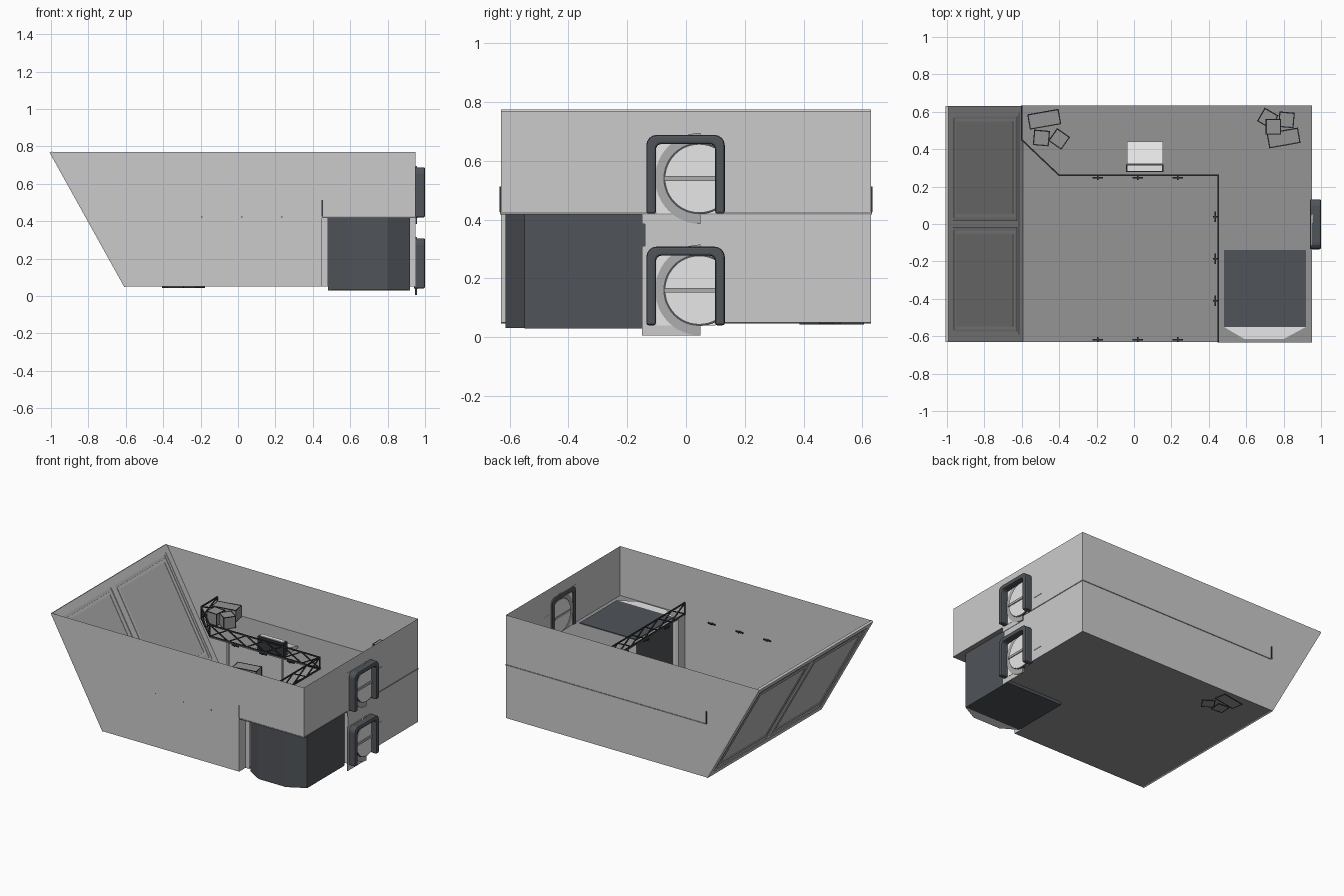
import bpy, bmesh, math
from mathutils import Matrix, Vector

cube = bpy.data.objects.get("Cube")
if cube:
    bpy.data.objects.remove(cube, do_unlink=True)


def material(name, r, g, b):
    m = bpy.data.materials.new(name)
    m.use_nodes = True
    m.diffuse_color = (r, g, b, 1)
    m.node_tree.nodes["Principled BSDF"].inputs["Base Color"].default_value = (r, g, b, 1)
    return m


WALL = material("wall_grey", .6, .6, .6)
FLOOR = material("floor_grey", .3, .3, .3)
PANE = material("pane_grey", .5, .5, .5)
DARK = material("dark_slate", .08, .088, .1)
BLACK = material("rail_charcoal", .035, .037, .04)
WHITE = material("panel_white", .8, .8, .8)
RING = material("ring_grey", .42, .42, .42)


def finish(name, bm, mat):
    mesh = bpy.data.meshes.new(name)
    bmesh.ops.recalc_face_normals(bm, faces=bm.faces[:])
    bm.to_mesh(mesh)
    bm.free()
    mesh.materials.append(mat)
    ob = bpy.data.objects.new(name, mesh)
    bpy.context.scene.collection.objects.link(ob)
    return ob


def place(axis, p, t):
    # Lift a 2D point onto the plane at t along the given axis
    return {"x": (t, p[0], p[1]), "y": (p[0], t, p[1]), "z": (p[0], p[1], t)}[axis]


def prism(name, pts, axis, a, b, mat):
    bm = bmesh.new()
    face = bm.faces.new([bm.verts.new(place(axis, p, a)) for p in pts])
    if b != a:
        new = bmesh.ops.extrude_face_region(bm, geom=[face])["geom"]
        step = Vector(place(axis, (0, 0), b - a))
        bmesh.ops.translate(bm, vec=step, verts=[v for v in new if isinstance(v, bmesh.types.BMVert)])
    return finish(name, bm, mat)


def sheet(name, pts, axis, t, mat):
    return prism(name, pts, axis, t, t, mat)


def rect(a, b, c, d):
    return [(a, c), (b, c), (b, d), (a, d)]


def add_box(bm, size, matrix):
    bmesh.ops.create_cube(bm, size=1, matrix=matrix @ Matrix.Diagonal((*size, 1)))


def box(name, centre, size, mat, turn=0):
    bm = bmesh.new()
    add_box(bm, size, Matrix.Translation(centre) @ Matrix.Rotation(turn, 4, "Z"))
    return finish(name, bm, mat)


def add_bar(bm, p, q, w):
    p, q = Vector(p), Vector(q)
    d = q - p
    add_box(bm, (w, w, d.length),
            Matrix.Translation((p + q) / 2) @ d.to_track_quat("Z", "Y").to_matrix().to_4x4())


# Outer shell
W, R, BASE, MID, TOP, NOTCH = .63, .95, .05, .425, .77, -.14
sheet("front_wall", [(-1, TOP), (R, TOP), (R, MID), (.45, MID), (.45, BASE), (-.6, BASE)], "y", -W, WALL)
sheet("back_wall", [(-1, TOP), (R, TOP), (R, BASE), (-.6, BASE)], "y", W, WALL)
sheet("door_wall", [(-W, TOP), (W, TOP), (W, BASE), (NOTCH, BASE), (NOTCH, MID), (-W, MID)], "x", R, WALL)
sheet("lower_floor", [(-.6, -W), (.45, -W), (.45, -.56), (.48, -.56), (.48, NOTCH), (R, NOTCH), (R, W), (-.6, W)],
      "z", BASE, FLOOR)
prism("upper_floor", [(-.6, .633), (-.6, .45), (-.4, .26), (.45, .26), (.45, -.633), (.953, -.633), (.953, .633)],
      "z", .418, MID, FLOOR)
sheet("recess_side", rect(-W, -.56, BASE, MID), "x", .45, WALL)
sheet("recess_front", rect(.45, .48, BASE, MID), "y", -.56, WALL)
sheet("recess_back", rect(.48, R, BASE, MID), "y", NOTCH, WALL)

# Slanted window wall, built in its own plane: across, up the slope, inward
up = Vector((-.4, 0, TOP - BASE))
slope = up.length
up.normalize()
across = Vector((0, 1, 0))
inward = across.cross(up)
plane = Matrix.Translation((-.6, 0, BASE)) @ Matrix((across, up, inward)).transposed().to_4x4()


def on_slope(name, a, b, c, d, thick, mat):
    bm = bmesh.new()
    add_box(bm, (b - a, d - c, thick), plane @ Matrix.Translation(((a + b) / 2, (c + d) / 2, 0)))
    return finish(name, bm, mat)


def slope_frame(name, a, b, c, d, w, thick, mat):
    for i, r in enumerate([(a, b, c, c + w), (a, b, d - w, d), (a, a + w, c + w, d - w), (b - w, b, c + w, d - w)]):
        on_slope(f"{name}_{i + 1}", *r, thick, mat)


on_slope("window_wall", -W, W, 0, slope, .004, PANE)
slope_frame("window_border", -W, W, 0, slope, .04, .016, WALL)
slope_frame("window_rim", -.59, .59, .04, slope - .04, .016, .011, WALL)
on_slope("window_mullion", -.02, .02, .056, slope - .056, .014, WALL)
for side, a, b in (("left", .035, .565), ("right", -.565, -.035)):
    slope_frame(side + "_pane_rim", a, b, .085, slope - .075, .018, .01, WALL)

# Lift cabin with a bay front
prism("lift_cabin", rect(.48, .92, -.55, NOTCH), "z", .03, .43, DARK)
bay = [(.48, -.55), (.59, -.615), (.80, -.615), (.92, -.55)]
prism("lift_bay", bay, "z", .031, .429, DARK)
for name, z in (("bay_roof", .43), ("bay_base", .03)):
    sheet(name, bay, "z", z, WHITE)


# Round doors in arched frames
def arch(y0, y1, z0, z1, r):
    pts = [(y0, z0)]
    for cy, start in ((y0 + r, 180), (y1 - r, 90)):
        for k in range(5):
            t = math.radians(start - k * 22.5)
            pts.append((cy + r * math.cos(t), z1 - r + r * math.sin(t)))
    return pts + [(y1, z0)]


def clipped_disc(cy, cz, r, limit):
    ring = [(cy + r * math.cos(math.tau * k / 48), cz + r * math.sin(math.tau * k / 48)) for k in range(48)]
    low = max(z for y, z in ring if y <= limit) if limit > cy else cz + r
    h = math.sqrt(max(r * r - (limit - cy) ** 2, 0))
    kept = [p for p in ring if p[0] < limit - .001]
    return [(limit, cz + h)] + kept + [(limit, cz - h)]


def layer(name, pts, depth, mat):
    return prism(name, pts, "x", R - depth * .5, R + depth, mat)


for level, dz in (("lower", 0), ("upper", .38)):
    z = .16 + dz
    outer = arch(-.135, .132, .04 + dz, .308 + dz, .035)
    inner = arch(-.102, .099, .04 + dz, .277 + dz, .018)
    frame = prism(level + "_door_frame", outer + inner[::-1], "x", .94, 1.0, BLACK)
    frame.data.materials[0] = DARK
    bev = frame.modifiers.new("soft_edges", "BEVEL")
    bev.width, bev.segments = .008, 2
    layer(level + "_door_leaf", rect(-.15, .05, .005 + dz, .31 + dz), .003, WALL)
    layer(level + "_door_fill", rect(-.1, .1, .04 + dz, .28 + dz), .005, WHITE)
    layer(level + "_door_outer_disc", clipped_disc(.05, z, .155, .05), .008, RING)
    layer(level + "_door_seal", clipped_disc(.045, z, .122, .1), .011, DARK)
    layer(level + "_door_disc", clipped_disc(.045, z, .115, .1), .014, WHITE)
    layer(level + "_door_bar", rect(-.075, .1, z - .008, z + .008), .02, RING)
    layer(level + "_door_control", rect(.155, .23, z - .04, z + .05), .003, WALL)

# Cross-braced railing along the upper floor edge
bm = bmesh.new()
path = [(-.6, W), (-.6, .45), (-.4, .26), (.45, .26), (.45, -W)]
for p, q in zip(path, path[1:]):
    p, q = Vector(p), Vector(q)
    bays = max(1, round((q - p).length / .15))
    for z in (.43, .508):
        add_bar(bm, (*p, z), (*q, z), .008)
    for k in range(bays):
        a, b = p.lerp(q, k / bays), p.lerp(q, (k + 1) / bays)
        add_bar(bm, (*a, .43), (*b, .508), .007)
        add_bar(bm, (*a, .508), (*b, .43), .007)
    for e in (p, q):
        add_bar(bm, (*e, MID), (*e, .512), .008)
finish("railing", bm, BLACK)

# Small wall lamps and floor supports
bm = bmesh.new()
for x in (-.195, .02, .235):
    for y in (.248, -.618):
        add_box(bm, (.056, .008, .008), Matrix.Translation((x, y, .422)))
        add_box(bm, (.008, .026, .006), Matrix.Translation((x, y, .422)))
for y in (.04, -.185, -.41):
    add_box(bm, (.008, .056, .008), Matrix.Translation((.435, y, .422)))
    add_box(bm, (.026, .008, .006), Matrix.Translation((.435, y, .422)))
finish("lamps", bm, BLACK)
for i, x in enumerate((-.27, .15)):
    box(f"floor_support_{i + 1}", (x, .275, .234), (.012, .012, .368), WALL)


# Crates with dark edges
def crate(name, x, y, z, length, turn):
    ob = box(name, (x, y, z + .04), (length, .078, .08), FLOOR, math.radians(turn))
    ob.data.materials.append(BLACK)
    wire = ob.modifiers.new("edges", "WIREFRAME")
    wire.thickness, wire.use_replace, wire.material_offset = .008, False, 1


stack = [(-.48, .56, .165, 10), (-.495, .46, .08, -5), (-.4, .455, .08, -35)]
for i, (x, y, length, turn) in enumerate(stack):
    crate(f"left_crate_{i + 1}", x, y, MID, length, turn)
    crate(f"lower_crate_{i + 1}", x + .165, y - .01, .046, length, turn)
crate("right_crate_1", .715, .565, MID, .08, -30)
crate("right_crate_2", .815, .557, MID, .078, -5)
crate("right_crate_3", .745, .52, MID + .08, .078, 0)
crate("right_crate_4", .80, .46, MID, .165, 10)

# Control desk by the railing
box("desk_trim", (.058, .298, .472), (.2, .042, .094), BLACK)
box("desk_body", (.058, .298, .474), (.184, .028, .1), WHITE)
prism("desk_top", [(.32, .47), (.44, .44), (.44, MID), (.32, MID)], "x", -.038, .154, WHITE)
